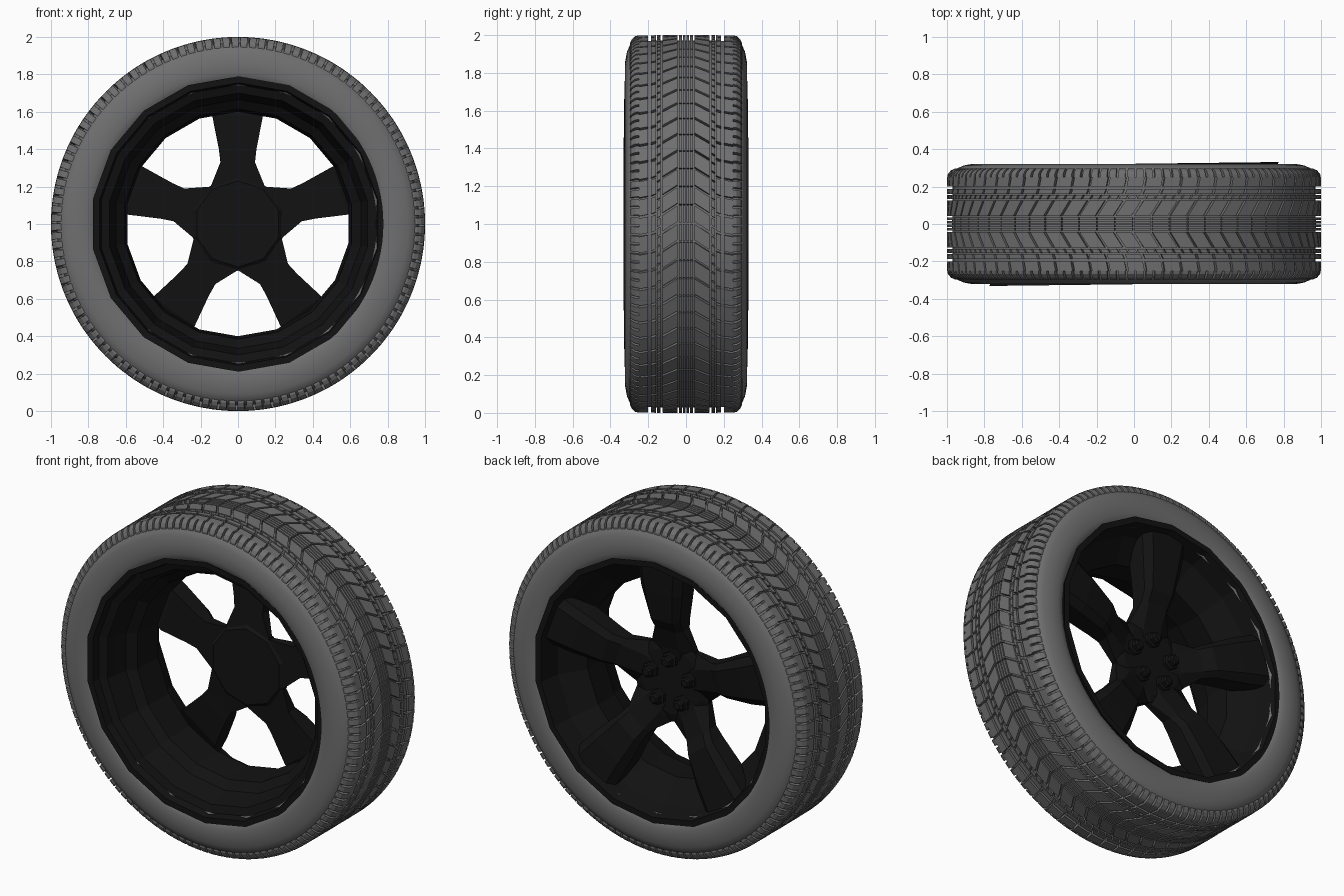
import bpy, bmesh
from math import sin, cos, pi, radians

if "Cube" in bpy.data.objects:
    bpy.data.objects.remove(bpy.data.objects["Cube"])

TILT = 0.012  # the rim sits very slightly turned in the tyre


def material(name, v):
    m = bpy.data.materials.new(name)
    m.diffuse_color = (v, v, v, 1)
    m.use_nodes = True
    m.node_tree.nodes["Principled BSDF"].inputs["Base Color"].default_value = m.diffuse_color
    return m


RUBBER = material("rubber", 0.16)
BLACK = material("black_metal", 0.006)


def polar(r, a, y):
    return (r * sin(a), y, 1 + r * cos(a))


def finish(name, bm, mat, tilt=0.0, smooth=None):
    bmesh.ops.recalc_face_normals(bm, faces=bm.faces)
    me = bpy.data.meshes.new(name)
    bm.to_mesh(me)
    bm.free()
    ob = bpy.data.objects.new(name, me)
    bpy.context.collection.objects.link(ob)
    me.materials.append(mat)
    ob.rotation_euler.z = tilt
    if smooth:
        bpy.ops.object.select_all(action='DESELECT')
        ob.select_set(True)
        bpy.context.view_layer.objects.active = ob
        bpy.ops.object.shade_smooth_by_angle(angle=radians(smooth))
    return ob


def skin(bm, rings, closed=True):
    """Join successive rings of points with quads."""
    vs = [[bm.verts.new(p) for p in ring] for ring in rings]
    n = len(vs[0])
    for a, b in zip(vs, vs[1:]):
        for i in range(n if closed else n - 1):
            j = (i + 1) % n
            bm.faces.new((a[i], a[j], b[j], b[i]))
    return vs


def loft(bm, rings):
    vs = skin(bm, rings)
    bm.faces.new(vs[0])
    bm.faces.new(vs[-1])


def revolve(bm, profile, n, loop=False):
    prof = profile + profile[:1] if loop else profile
    skin(bm, [[polar(r, 2 * pi * i / n, y) for i in range(n)] for r, y in prof])
    bmesh.ops.remove_doubles(bm, verts=bm.verts, dist=1e-5)


# Tyre carcass: smooth sidewalls and the groove floor under the tread
half = [(0.972, 0.0), (0.970, 0.2), (0.968, 0.255), (0.958, 0.28), (0.945, 0.298),
        (0.91, 0.313), (0.86, 0.322), (0.81, 0.322), (0.775, 0.312), (0.74, 0.28)]
bm = bmesh.new()
revolve(bm, [(r, -y) for r, y in reversed(half)] + half[1:], 96)
finish("tyre_carcass", bm, RUBBER, smooth=40)


# Tread: rows of raised blocks, mirrored left and right
def tread_row(bm, side, profile, count, fill, slant=0.0, phase=0.0):
    pitch = 2 * pi / count
    y0 = profile[0][1]
    for k in range(count):
        rings = []
        for r, y in profile:
            a = (k + phase) * pitch + slant * (y - y0)
            b = a + fill * pitch
            low = r - 0.035
            rings.append([polar(r, a, side * y), polar(r, b, side * y),
                          polar(low, b, side * y), polar(low, a, side * y)])
        loft(bm, rings)


bm = bmesh.new()
for side in (-1, 1):
    tread_row(bm, side, [(1.0, 0.003), (1.0, 0.016)], 64, 0.93)
    tread_row(bm, side, [(1.0, 0.022), (1.0, 0.036)], 64, 0.93)
    tread_row(bm, side, [(1.0, 0.044), (1.0, 0.125)], 64, 0.86, 0.65)
    tread_row(bm, side, [(1.0, 0.134), (1.0, 0.154)], 128, 0.8, 0.65, 0.3)
    tread_row(bm, side, [(1.0, 0.160), (1.0, 0.186)], 64, 0.86, 0.4, 0.5)
    tread_row(bm, side, [(1.0, 0.200), (0.999, 0.25)], 64, 0.88, 0.2, 0.6)
    tread_row(bm, side, [(0.999, 0.25), (0.995, 0.268), (0.978, 0.287), (0.957, 0.297)],
              128, 0.74, 0.0, 0.3)
finish("tyre_tread", bm, RUBBER)

# Rim barrel: faceted, stepped inside
bm = bmesh.new()
revolve(bm, [(0.775, -0.29), (0.79, -0.322), (0.755, -0.322), (0.745, -0.275), (0.70, -0.26),
             (0.685, -0.20), (0.665, -0.13), (0.615, -0.09), (0.60, 0.09), (0.66, 0.14),
             (0.725, 0.20), (0.755, 0.322), (0.79, 0.322), (0.775, 0.29), (0.76, 0.20),
             (0.64, 0.06), (0.64, -0.07), (0.72, -0.2)], 18, loop=True)
finish("rim_barrel", bm, BLACK, TILT)

# Five spokes: (radius, half width, ridge half width, inner y, outer y)
stations = [(0.10, 0.07, 0.05, 0.09, 0.14), (0.20, 0.145, 0.06, 0.09, 0.155),
            (0.33, 0.092, 0.065, 0.10, 0.20), (0.40, 0.10, 0.07, 0.105, 0.24),
            (0.58, 0.135, 0.09, 0.12, 0.27), (0.75, 0.155, 0.11, 0.21, 0.285)]
bm = bmesh.new()
for k in range(5):
    a = 2 * pi * k / 5

    def at(r, w, y):
        return (r * sin(a) + w * cos(a), y, 1 + r * cos(a) - w * sin(a))

    loft(bm, [[at(r, -w, y0), at(r, w, y0), at(r, w, y1 - 0.035), at(r, t, y1),
               at(r, -t, y1), at(r, -w, y1 - 0.035)] for r, w, t, y0, y1 in stations])
finish("spokes", bm, BLACK, TILT)


def prism(bm, cx, cz, steps, n, turn=0.0):
    loft(bm, [[(cx + r * sin(turn + 2 * pi * i / n), y, cz + r * cos(turn + 2 * pi * i / n))
               for i in range(n)] for r, y in steps])


# Hub plate on the inner side
bm = bmesh.new()
prism(bm, 0, 1, [(0.23, 0.08), (0.25, 0.095), (0.25, 0.13), (0.2, 0.145)], 10)
finish("hub", bm, BLACK, TILT)

# Wheel nuts in line with the spokes
bm = bmesh.new()
for k in range(5):
    x, _, z = polar(0.135, 2 * pi * k / 5, 0)
    prism(bm, x, z, [(0.048, 0.13), (0.048, 0.165), (0.034, 0.17), (0.034, 0.195), (0.022, 0.205)], 6)
finish("wheel_nuts", bm, BLACK, TILT)
